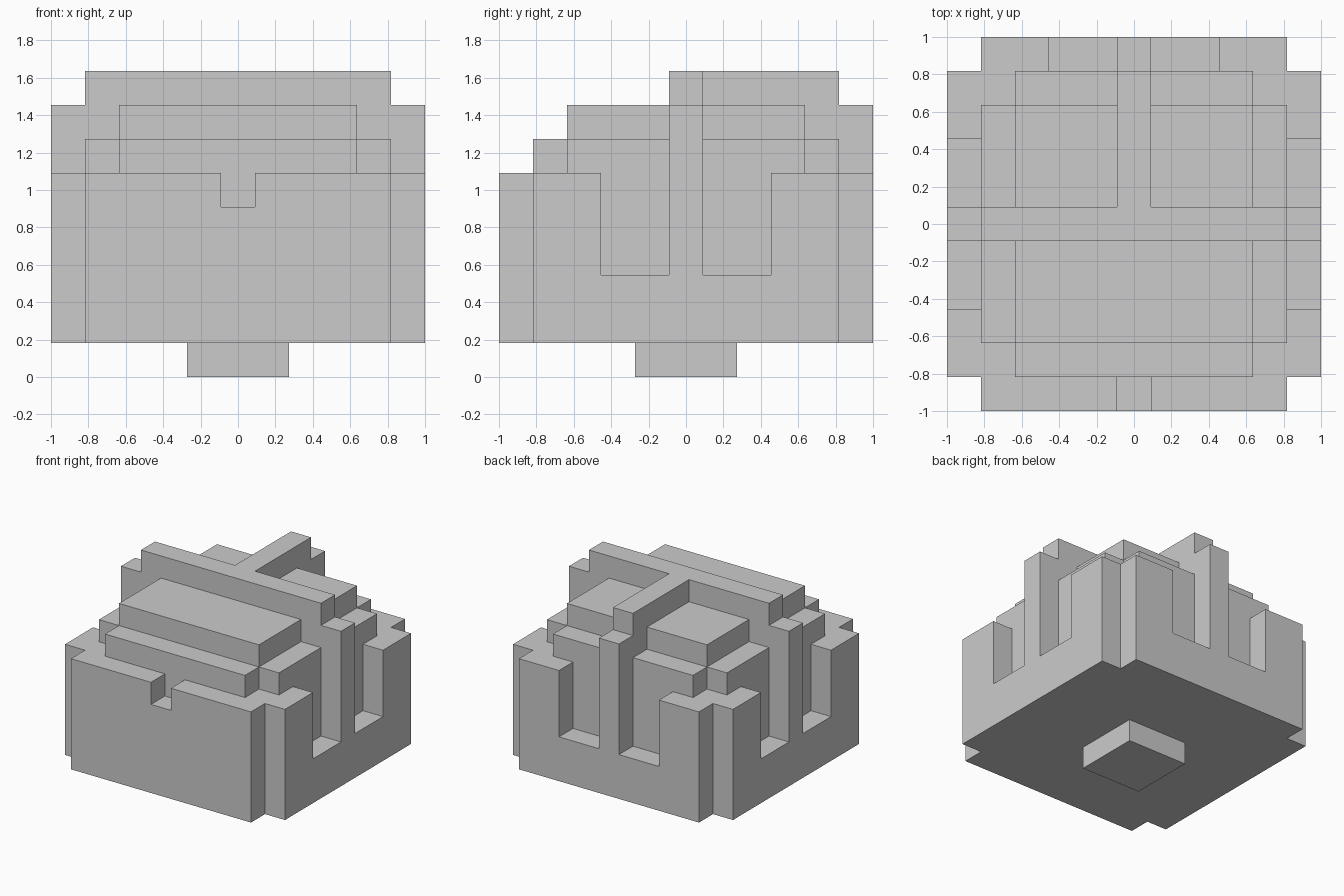
import bpy, bmesh

if "Cube" in bpy.data.objects:
    bpy.data.objects.remove(bpy.data.objects["Cube"])

U = 2 / 11  # grid step: the model is 11 x 11 x 9 steps


def box(name, x0, x1, y0, y1, z0, z1):
    """Axis-aligned box given in grid steps."""
    bm = bmesh.new()
    bmesh.ops.create_cube(bm, size=1)
    for v in bm.verts:
        v.co = ((x1 if v.co.x > 0 else x0) * U,
                (y1 if v.co.y > 0 else y0) * U,
                (z1 if v.co.z > 0 else z0) * U)
    me = bpy.data.meshes.new(name)
    bm.to_mesh(me)
    bm.free()
    ob = bpy.data.objects.new(name, me)
    bpy.context.collection.objects.link(ob)
    return ob


def combine(target, part, operation):
    """Merge or cut a part, then remove the helper."""
    mod = target.modifiers.new(part.name, 'BOOLEAN')
    mod.operation, mod.object, mod.solver = operation, part, 'EXACT'
    bpy.context.view_layer.objects.active = target
    bpy.ops.object.modifier_apply(modifier=mod.name)
    bpy.data.objects.remove(part)


def add(name, *dims):
    combine(body, box(name, *dims), 'UNION')


def cut(name, *dims):
    combine(body, box(name, *dims), 'DIFFERENCE')


# Body with notched corners
body = box("stepped_block", -5.5, 5.5, -4.5, 4.5, 1, 6)
add("front_back_walls", -4.5, 4.5, -5.5, 5.5, 1, 6)

# Slots in the side and back walls, small notch in the front wall
for a in (-1, 1):
    lo, hi = sorted((a * 0.5, a * 2.5))
    for b in (-1, 1):
        x0, x1 = sorted((b * 4.5, b * 6))
        cut("side_slot", x0, x1, lo, hi, 3, 7)
    cut("back_slot", lo, hi, 4.5, 6, 3, 7)
cut("front_notch", -0.5, 0.5, -6, -4.5, 5, 7)

# Stepped top
add("terrace_wide", -4.5, 4.5, -3.5, 3.5, 2, 7)
add("terrace_long", -3.5, 3.5, -4.5, 4.5, 2, 7)
add("terrace_top", -3.5, 3.5, -3.5, 3.5, 2, 8)

# T-shaped ridge with lower ends
add("ridge_ends", -5.5, 5.5, -0.5, 0.5, 2, 8)
add("spine_end", -0.5, 0.5, 0, 5.5, 2, 8)
add("ridge", -4.5, 4.5, -0.5, 0.5, 2, 9)
add("spine", -0.5, 0.5, 0, 4.5, 2, 9)

# Foot peg
add("foot", -1.5, 1.5, -1.5, 1.5, 0, 2)

# Clean coplanar faces
bm = bmesh.new()
bm.from_mesh(body.data)
bmesh.ops.remove_doubles(bm, verts=bm.verts, dist=1e-4)
bmesh.ops.dissolve_limit(bm, angle_limit=0.01, verts=bm.verts, edges=bm.edges)
bm.to_mesh(body.data)
bm.free()
